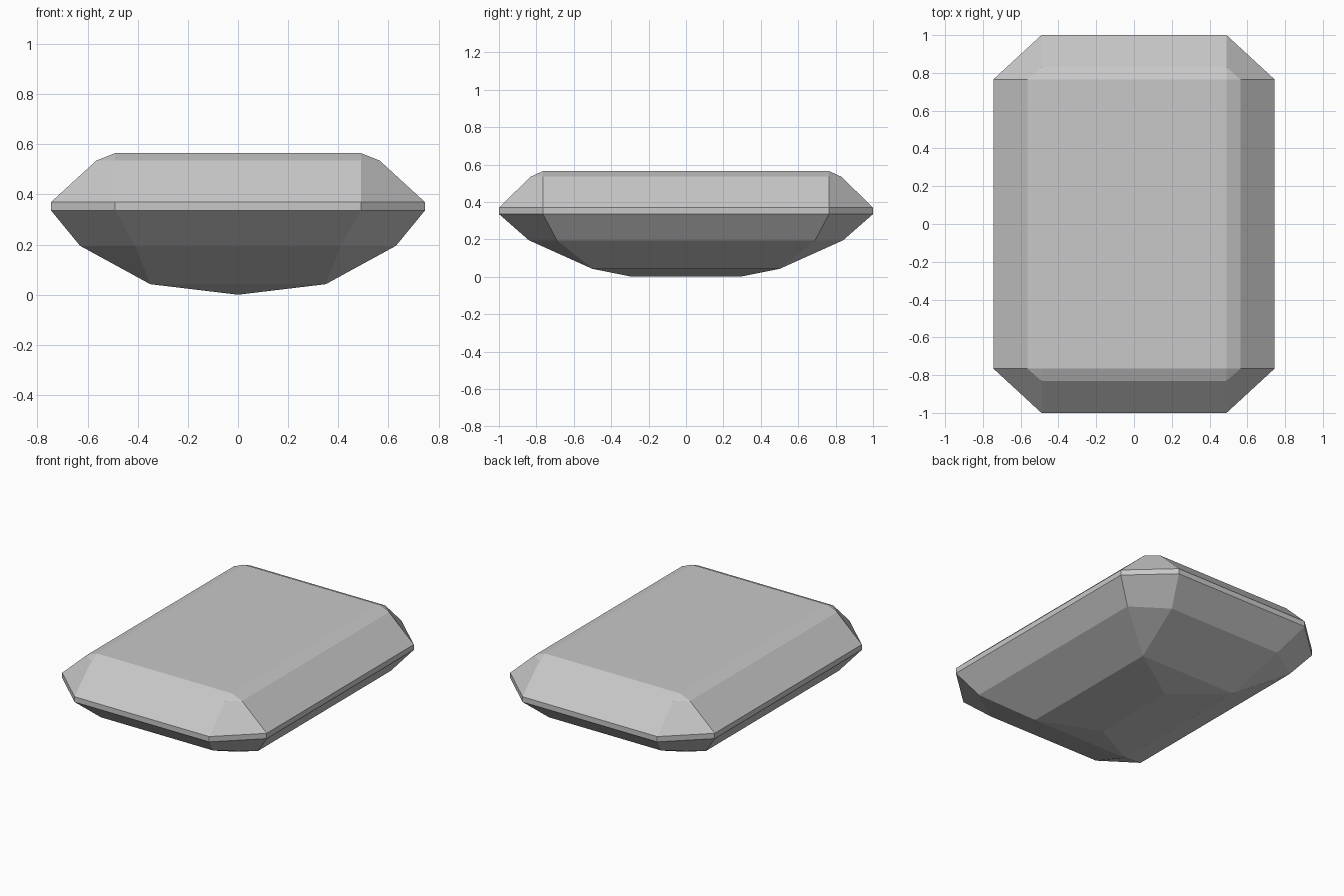
import bpy
import bmesh

cube = bpy.data.objects.get("Cube")
if cube:
    bpy.data.objects.remove(cube, do_unlink=True)

# Single stone colour
stone = bpy.data.materials.new("light_grey_stone")
colour = (0.58, 0.58, 0.58, 1.0)
stone.diffuse_color = colour
stone.use_nodes = True
stone.node_tree.nodes["Principled BSDF"].inputs["Base Color"].default_value = colour


def cut_corner_ring(bm, z, half_x, half_y, corner_x, corner_y):
    """Rectangle with cut corners, counter-clockwise from above."""
    quarter = [(corner_x, -half_y), (half_x, -corner_y),
               (half_x, corner_y), (corner_x, half_y)]
    outline = quarter + [(-x, -y) for x, y in quarter]
    return [bm.verts.new((x, y, z)) for x, y in outline]


# Levels from keel to table: z, half width, half length, corner x, corner y
levels = [
    (0.0, 0.0, 0.29, 0.0, 0.29),          # keel line
    (0.042, 0.35, 0.50, 0.35, 0.50),      # lower pavilion
    (0.195, 0.63, 0.84, 0.41, 0.69),      # upper pavilion
    (0.335, 0.745, 1.0, 0.49, 0.765),     # girdle bottom
    (0.37, 0.745, 1.0, 0.49, 0.765),      # girdle top
    (0.535, 0.565, 0.83, 0.49, 0.765),    # crown
    (0.565, 0.49, 0.765, 0.49, 0.765),    # table
]

bm = bmesh.new()
rings = [cut_corner_ring(bm, *level) for level in levels]
for low, high in zip(rings, rings[1:]):
    for i in range(len(low)):
        j = (i + 1) % len(low)
        bm.faces.new((low[i], low[j], high[j], high[i]))
bm.faces.new(rings[-1])

# Collapse the corners that meet in a point
bmesh.ops.remove_doubles(bm, verts=bm.verts[:], dist=0.001)
bmesh.ops.recalc_face_normals(bm, faces=bm.faces[:])

mesh = bpy.data.meshes.new("cut_gemstone")
bm.to_mesh(mesh)
bm.free()
mesh.materials.append(stone)
gem = bpy.data.objects.new("cut_gemstone", mesh)
bpy.context.collection.objects.link(gem)
